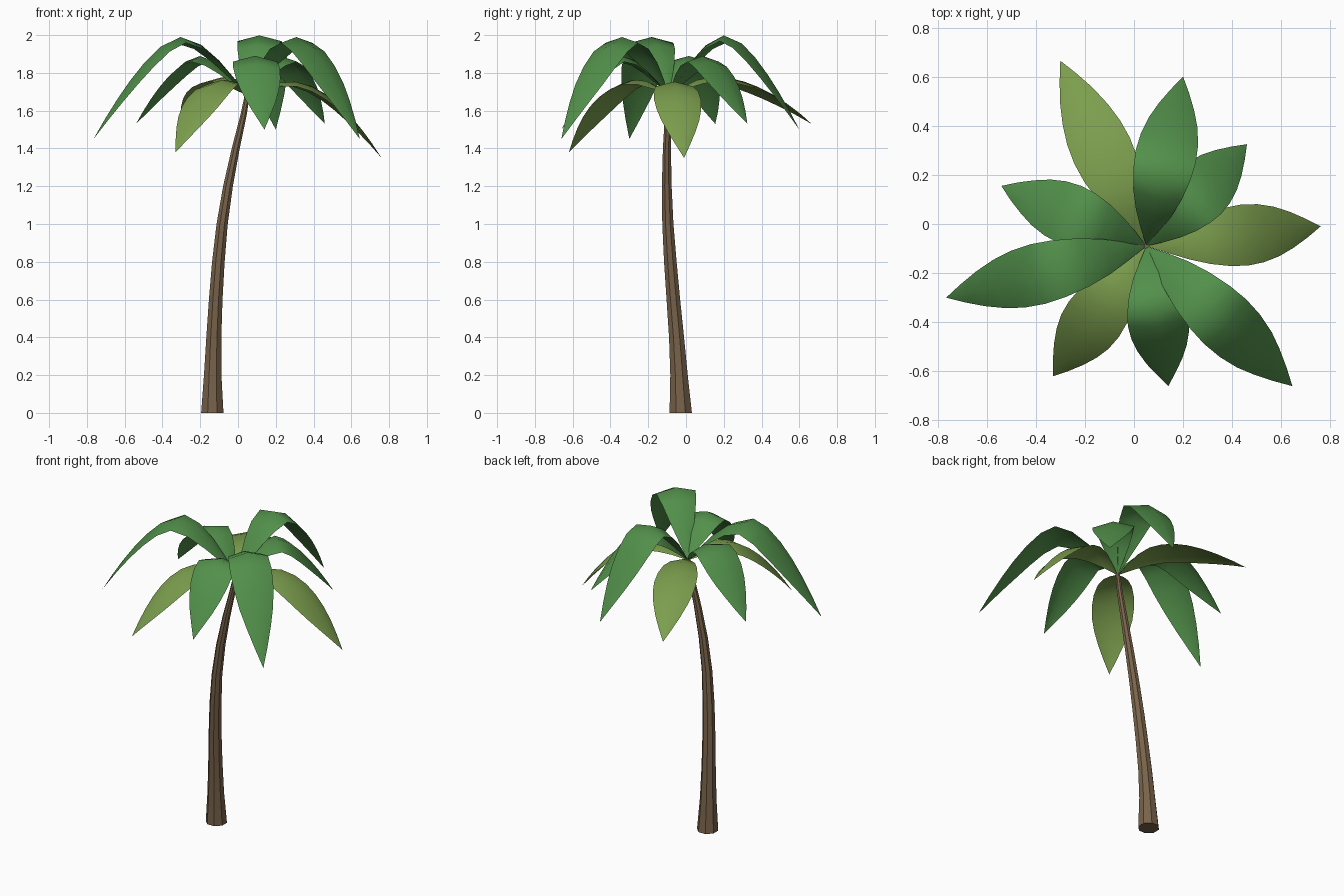
import bpy, bmesh, math
from mathutils import Vector

cube = bpy.data.objects.get("Cube")
if cube:
    bpy.data.objects.remove(cube, do_unlink=True)


def material(name, rgb):
    m = bpy.data.materials.new(name)
    m.use_nodes = True
    m.diffuse_color = (*rgb, 1)
    m.node_tree.nodes["Principled BSDF"].inputs["Base Color"].default_value = (*rgb, 1)
    return m


bark = material("brown bark", (0.19, 0.125, 0.07))
green = material("leaf green", (0.085, 0.28, 0.07))
lime = material("young leaf green", (0.2, 0.34, 0.075))


def loft(name, rows, mat, closed=False):
    """Skin a list of equally long point rows."""
    bm = bmesh.new()
    grid = [[bm.verts.new(p) for p in row] for row in rows]
    n = len(rows[0])
    for a, b in zip(grid, grid[1:]):
        for i in range(n if closed else n - 1):
            j = (i + 1) % n
            bm.faces.new((a[i], a[j], b[j], b[i]))
    if closed:
        bm.faces.new(reversed(grid[0]))
        bm.faces.new(grid[-1])
    bmesh.ops.remove_doubles(bm, verts=bm.verts, dist=0.0002)
    bmesh.ops.recalc_face_normals(bm, faces=bm.faces) if closed else None
    me = bpy.data.meshes.new(name)
    bm.to_mesh(me)
    bm.free()
    ob = bpy.data.objects.new(name, me)
    bpy.context.collection.objects.link(ob)
    me.materials.append(mat)
    return ob


# Curved trunk, flared at the foot: x, y, z, radius
TRUNK = [(-.136, -.028, 0, .064), (-.134, -.037, .2, .05), (-.128, -.05, .4, .043),
         (-.118, -.067, .6, .039), (-.104, -.083, .8, .036), (-.084, -.096, 1, .032),
         (-.053, -.102, 1.2, .028), (-.012, -.101, 1.4, .023), (.03, -.095, 1.58, .018),
         (.05, -.09, 1.69, .014)]
SIDES = 8
rings = []
for x, y, z, r in TRUNK:
    angles = [math.tau * (i + .5) / SIDES for i in range(SIDES)]
    rings.append([(x + r * math.cos(a), y + r * math.sin(a), z) for a in angles])
trunk = loft("trunk", rings, bark, closed=True)
bpy.ops.object.select_all(action='DESELECT')
trunk.select_set(True)
bpy.context.view_layer.objects.active = trunk
bpy.ops.object.shade_smooth_by_angle(angle=math.radians(30))

# Arched fronds, folded along the midrib
CROWN = Vector((.05, -.09, 1.68))
STEPS, HALF_WIDTH, FOLD = 10, .125, .032


def frond(name, tip, peak, top_at, power, mat):
    run = Vector((tip[0] - CROWN.x, tip[1] - CROWN.y, 0))
    side = Vector((-run.y, run.x, 0)).normalized()

    def rib(u):
        if u < top_at:
            z = CROWN.z + (peak - CROWN.z) * math.sin(math.pi / 2 * u / top_at)
        else:
            z = peak - (peak - tip[2]) * ((u - top_at) / (1 - top_at)) ** power
        p = CROWN + run * u
        p.z = z
        return p

    # Resample the arch at even spacing along its length
    fine = [rib(i / 200) for i in range(201)]
    length = [0]
    for a, b in zip(fine, fine[1:]):
        length.append(length[-1] + (b - a).length)
    rows = []
    for k in range(STEPS + 1):
        s = k / STEPS
        i = min(range(201), key=lambda n: abs(length[n] - s * length[-1]))
        p = fine[i]
        tangent = (fine[min(i + 1, 200)] - fine[max(i - 1, 0)]).normalized()
        normal = tangent.cross(side)
        w = max(0, math.sin(math.pi * s))
        drop = p - normal * FOLD * w
        rows.append([drop - side * HALF_WIDTH * w, p, drop + side * HALF_WIDTH * w])
    ob = loft(name, rows, mat)
    ob.data.shade_smooth()


# Each tier: frond tips with peak height, then where the arch tops out and its droop
TIERS = [
    ("upper_frond", green, .45, 1.5, [((.20, .60, 1.5), 2.0), ((.645, -.66, 1.45), 1.99),
                                      ((-.765, -.30, 1.45), 1.99)]),
    ("middle_frond", green, .45, 1.5, [((.46, .325, 1.53), 1.89), ((.14, -.66, 1.5), 1.89),
                                       ((-.54, .155, 1.53), 1.89)]),
    ("lower_frond", lime, .32, 1.9, [((-.30, .665, 1.53), 1.78), ((-.33, -.62, 1.38), 1.765),
                                     ((.76, -.01, 1.35), 1.755)]),
]
for name, mat, top_at, power, fronds in TIERS:
    for i, (tip, peak) in enumerate(fronds, 1):
        frond(f"{name}_{i}", tip, peak, top_at, power, mat)
